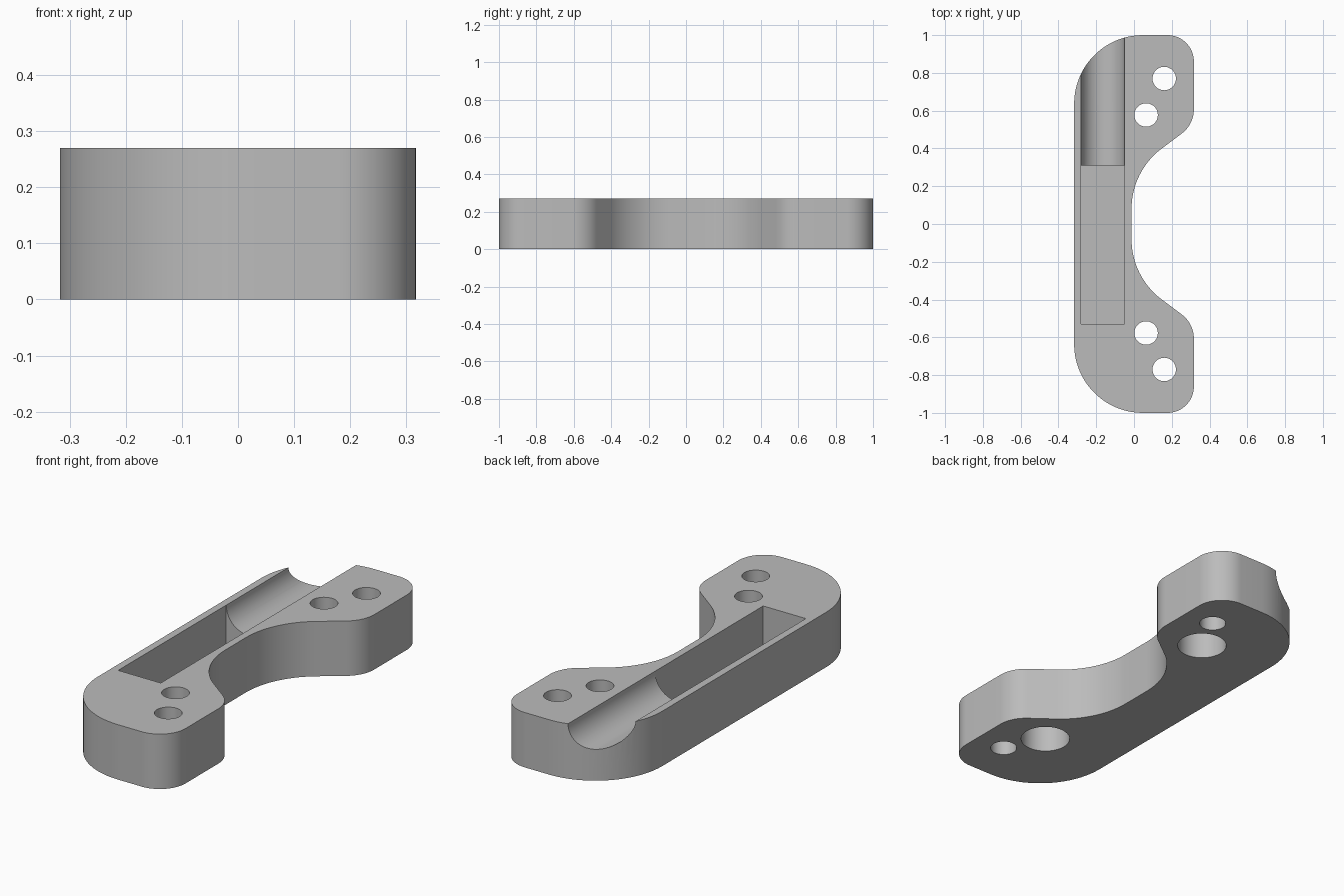
import bpy, bmesh, math
from mathutils import Vector

cube = bpy.data.objects.get("Cube")
if cube:
    bpy.data.objects.remove(cube, do_unlink=True)

HEIGHT = 0.27
GROOVE_X, GROOVE_R = -0.165, 0.116
POCKET_FRONT, POCKET_BACK, POCKET_FLOOR = -0.53, 0.31, 0.035


def make_material(name, color):
    mat = bpy.data.materials.new(name)
    mat.use_nodes = True
    mat.diffuse_color = color
    mat.node_tree.nodes["Principled BSDF"].inputs["Base Color"].default_value = color
    return mat


grey = make_material("plain grey", (0.5, 0.5, 0.5, 1))


def prism(name, points, offset):
    """Extrude a closed 3D profile along an offset."""
    bm = bmesh.new()
    face = bm.faces.new([bm.verts.new(p) for p in points])
    result = bmesh.ops.extrude_face_region(bm, geom=[face])
    moved = [v for v in result["geom"] if isinstance(v, bmesh.types.BMVert)]
    bmesh.ops.translate(bm, verts=moved, vec=offset)
    bmesh.ops.recalc_face_normals(bm, faces=bm.faces)
    mesh = bpy.data.meshes.new(name)
    bm.to_mesh(mesh)
    bm.free()
    mesh.materials.append(grey)
    obj = bpy.data.objects.new(name, mesh)
    bpy.context.collection.objects.link(obj)
    return obj


def fillet(prev, corner, nxt, radius, steps=20):
    """Points of a tangent arc that rounds one corner."""
    a, b = (prev - corner).normalized(), (nxt - corner).normalized()
    half = a.angle(b) / 2
    center = corner + (a + b).normalized() * (radius / math.sin(half))
    start = corner + a * (radius / math.tan(half)) - center
    end = corner + b * (radius / math.tan(half)) - center
    sweep = math.atan2(start.x * end.y - start.y * end.x, start.dot(end))
    base = math.atan2(start.y, start.x)
    angles = [base + sweep * i / steps for i in range(steps + 1)]
    return [center + radius * Vector((math.cos(t), math.sin(t))) for t in angles]


def circle(x, y, z, radius, steps=48):
    angles = [math.tau * i / steps for i in range(steps)]
    return [(x + radius * math.cos(t), y + radius * math.sin(t), z) for t in angles]


# Outline: corners of the back half with radii, mirrored to the front
half = [(-0.317, 1, 0.364), (0.317, 1, 0.14), (0.317, 0.527, 0.16), (-0.013, 0.28, 0.4)]
corners = half + [(x, -y, r) for x, y, r in reversed(half)]
outline = []
for i, (x, y, r) in enumerate(corners):
    before, after = corners[i - 1], corners[(i + 1) % len(corners)]
    outline += fillet(Vector(before[:2]), Vector((x, y)), Vector(after[:2]), r)
body = prism("bracket_body", [(p.x, p.y, 0) for p in outline], (0, 0, HEIGHT))

cutters = []

# Round-bottomed groove, open at the back and to the top
arc = [math.pi + math.pi * i / 40 for i in range(41)]
trough = [(GROOVE_X + GROOVE_R * math.cos(t), 0.2, HEIGHT + GROOVE_R * math.sin(t)) for t in arc]
trough += [(GROOVE_X + GROOVE_R, 0.2, 0.5), (GROOVE_X - GROOVE_R, 0.2, 0.5)]
cutters.append(prism("groove_cutter", trough, (0, 1, 0)))

# Deep rectangular pocket
left, right = GROOVE_X - GROOVE_R, GROOVE_X + GROOVE_R
pocket = [(left, POCKET_FRONT), (right, POCKET_FRONT), (right, POCKET_BACK), (left, POCKET_BACK)]
cutters.append(prism("pocket_cutter", [(x, y, POCKET_FLOOR) for x, y in pocket], (0, 0, 0.5)))

# Screw holes, the inner pair counterbored from below
for side in (-1, 1):
    for x, y in ((0.16, 0.77), (0.064, 0.577)):
        cutters.append(prism("hole_cutter", circle(x, side * y, -0.1, 0.062), (0, 0, 0.6)))
    cutters.append(prism("counterbore_cutter", circle(0.064, side * 0.577, -0.1, 0.115), (0, 0, 0.28)))

bpy.ops.object.select_all(action="DESELECT")
bpy.context.view_layer.objects.active = body
body.select_set(True)
for cutter in cutters:
    cutter.hide_render = True
    mod = body.modifiers.new("cut", "BOOLEAN")
    mod.operation = "DIFFERENCE"
    mod.solver = "EXACT"
    mod.object = cutter
    bpy.ops.object.modifier_apply(modifier=mod.name)
    bpy.data.objects.remove(cutter, do_unlink=True)

bpy.ops.object.shade_smooth_by_angle(angle=math.radians(30))
